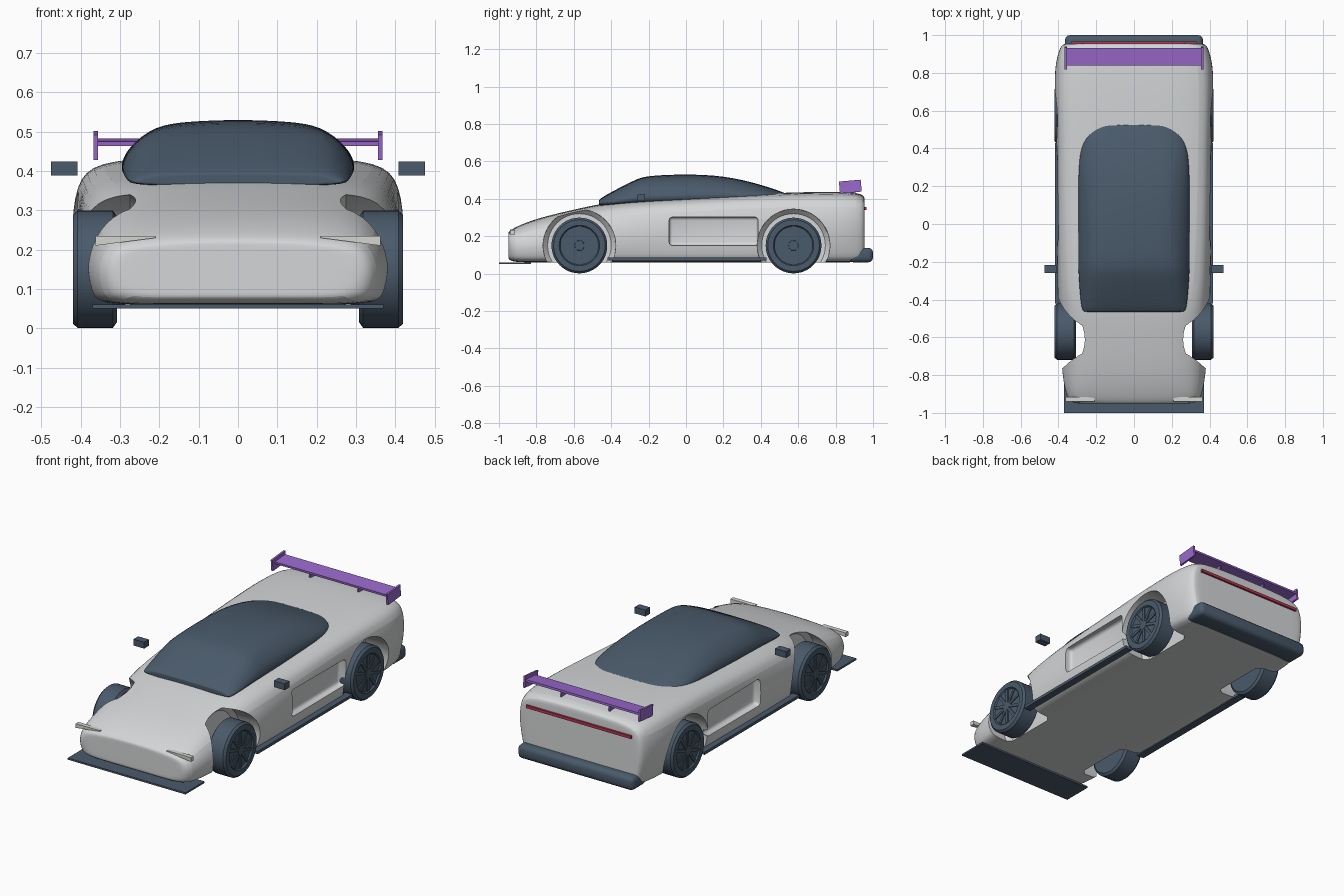
import bpy, bmesh, math
from mathutils import Matrix, Vector

cube = bpy.data.objects.get("Cube")
if cube:
    bpy.data.objects.remove(cube)


def material(name, rgb):
    m = bpy.data.materials.new(name)
    m.use_nodes = True
    m.diffuse_color = (*rgb, 1)
    m.node_tree.nodes["Principled BSDF"].inputs["Base Color"].default_value = (*rgb, 1)
    return m


PAINT = material("light grey paint", (0.66, 0.67, 0.68))
DARK = material("dark slate", (0.068, 0.102, 0.145))
PURPLE = material("purple", (0.32, 0.14, 0.60))
RED = material("tail red", (0.47, 0.035, 0.08))
LAMP = material("lamp grey", (0.66, 0.67, 0.63))


def finish(name, bm, mat, angle=35):
    bmesh.ops.recalc_face_normals(bm, faces=bm.faces)
    me = bpy.data.meshes.new(name)
    bm.to_mesh(me)
    bm.free()
    ob = bpy.data.objects.new(name, me)
    bpy.context.collection.objects.link(ob)
    me.materials.append(mat)
    smooth(ob, angle)
    return ob


def smooth(ob, angle=35):
    bpy.ops.object.select_all(action="DESELECT")
    ob.select_set(True)
    bpy.context.view_layer.objects.active = ob
    bpy.ops.object.shade_smooth_by_angle(angle=math.radians(angle))


def apply(ob, kind, **settings):
    mod = ob.modifiers.new(kind, kind)
    for key, value in settings.items():
        setattr(mod, key, value)
    bpy.context.view_layer.objects.active = ob
    bpy.ops.object.modifier_apply(modifier=mod.name)


def box(name, lo, hi, mat, bevel=0, tilt=0, segments=3):
    lo, hi = Vector(lo), Vector(hi)
    bm = bmesh.new()
    bmesh.ops.create_cube(bm, size=1)
    bmesh.ops.scale(bm, vec=hi - lo, verts=bm.verts)
    if bevel:
        bmesh.ops.bevel(bm, geom=bm.edges[:], offset=bevel, segments=segments,
                        affect="EDGES", profile=0.5)
    bmesh.ops.transform(bm, matrix=Matrix.Translation((lo + hi) / 2)
                        @ Matrix.Rotation(math.radians(tilt), 4, "X"), verts=bm.verts)
    return finish(name, bm, mat)


def loft(name, sections, mat):
    """Skin half profiles (x, z), mirrored across x, placed along y."""
    bm = bmesh.new()
    rings = []
    for y, half in sections:
        full = half + [(-x, z) for x, z in reversed(half[1:-1])]
        rings.append([bm.verts.new((x, y, z)) for x, z in full])
    # a small inner ring keeps each end face flat
    for at in (0, -1):
        ring = rings[at]
        mid = sum((v.co for v in ring), Vector()) / len(ring)
        inner = [bm.verts.new(mid.lerp(v.co, 0.9)) for v in ring]
        rings.insert(0 if at == 0 else len(rings), inner)
    for a, b in zip(rings, rings[1:]):
        for i in range(len(a)):
            j = (i + 1) % len(a)
            bm.faces.new((a[i], a[j], b[j], b[i]))
    bm.faces.new(rings[0])
    bm.faces.new(rings[-1])
    ob = finish(name, bm, mat)
    apply(ob, "SUBSURF", levels=2)
    return ob


def cut(ob, cutter):
    cutter.hide_render = True
    apply(ob, "BOOLEAN", operation="DIFFERENCE", solver="EXACT", object=cutter)
    bpy.data.objects.remove(cutter)


def lathe_x(name, profile, centre, side, mat, steps=48):
    """Spin an (x, radius) profile about an axis along x."""
    bm = bmesh.new()
    verts = [bm.verts.new((x, 0, r)) for x, r in profile]
    edges = [bm.edges.new(p) for p in zip(verts, verts[1:])]
    bmesh.ops.spin(bm, geom=verts + edges, axis=(1, 0, 0), cent=(0, 0, 0),
                   angle=math.tau, steps=steps)
    bmesh.ops.remove_doubles(bm, verts=bm.verts, dist=1e-5)
    bmesh.ops.scale(bm, vec=(side, 1, 1), verts=bm.verts)
    bmesh.ops.translate(bm, vec=(0, *centre), verts=bm.verts)
    return finish(name, bm, mat)


# Body shell: y, bottom, top, sill width, belt width, shoulder width, belt height
def body_half(b, t, wb, wm, wt, zm):
    return [(0, t + 0.002), (wt * 0.5, t), (wt, t - 0.01),
            ((wt + wm) / 2 + 0.018, zm + 0.66 * (t - zm)), (wm, zm),
            (wb, b + 0.03), (wb - 0.02, b), (wb * 0.5, b), (0, b)]


stations = [
    (-0.95, 0.08, 0.22, 0.30, 0.32, 0.25, 0.15),
    (-0.93, 0.06, 0.24, 0.35, 0.36, 0.28, 0.15),
    (-0.80, 0.06, 0.295, 0.37, 0.39, 0.28, 0.16),
    (-0.57, 0.06, 0.347, 0.385, 0.40, 0.28, 0.18),
    (-0.40, 0.06, 0.385, 0.39, 0.415, 0.33, 0.20),
    (0.0, 0.06, 0.405, 0.395, 0.412, 0.355, 0.22),
    (0.5, 0.06, 0.432, 0.39, 0.41, 0.365, 0.24),
    (0.8, 0.06, 0.437, 0.395, 0.437, 0.365, 0.24),
    (0.93, 0.06, 0.43, 0.37, 0.40, 0.35, 0.24),
    (0.955, 0.07, 0.41, 0.35, 0.38, 0.33, 0.24),
]
body = loft("body", [(s[0], body_half(*s[1:])) for s in stations], PAINT)

# Wheel arches and side recesses
AXLES = {"front": -0.57, "rear": 0.575}
SIDES = {"left": 1, "right": -1}
for side in SIDES.values():
    for y in AXLES.values():
        cut(body, lathe_x("arch_cutter", [(0.25, 0), (0.25, 0.17), (0.275, 0.193),
                          (0.6, 0.197), (0.6, 0)], (y, 0.15), side, PAINT))
    x0, x1 = sorted((side * 0.365, side * 0.6))
    cut(body, box("recess_cutter", (x0, -0.09, 0.15), (x1, 0.385, 0.302), PAINT, 0.018))
smooth(body)


# Dark canopy: y, base, top, width, roof width
def canopy_half(b, t, w, wt):
    h = t - b
    return [(0, t), (wt * 0.6, t - 0.03 * h), (wt, t - 0.1 * h),
            (w * 0.92, b + 0.58 * h), (w, b + 0.3 * h), (w * 0.97, b), (0, b)]


canopy = [
    (-0.465, 0.365, 0.392, 0.27, 0.22),
    (-0.45, 0.36, 0.41, 0.285, 0.23),
    (-0.27, 0.365, 0.505, 0.298, 0.23),
    (-0.21, 0.365, 0.526, 0.30, 0.22),
    (0.05, 0.37, 0.535, 0.30, 0.21),
    (0.25, 0.38, 0.517, 0.30, 0.21),
    (0.42, 0.39, 0.47, 0.29, 0.20),
    (0.50, 0.40, 0.442, 0.235, 0.17),
    (0.525, 0.40, 0.432, 0.20, 0.15),
]
loft("canopy", [(s[0], canopy_half(*s[1:])) for s in canopy], DARK)

# Wheels with a dished rim and raised spokes
tyre = [(0.308, 0), (0.308, 0.135), (0.318, 0.149), (0.408, 0.149), (0.42, 0.138),
        (0.42, 0.108), (0.412, 0.102), (0.412, 0.03), (0.418, 0.025), (0.418, 0)]
for s_name, side in SIDES.items():
    for a_name, y in AXLES.items():
        lathe_x(f"{a_name}_{s_name}_wheel", tyre, (y, 0.15), side, DARK)
        bm = bmesh.new()
        for k in range(10):
            spoke = bmesh.ops.create_cube(bm, size=1)["verts"]
            bmesh.ops.transform(bm, verts=spoke, matrix=
                                Matrix.Translation((side * 0.413, y, 0.15))
                                @ Matrix.Rotation(math.tau * k / 10, 4, "X")
                                @ Matrix.Translation((0, 0, 0.063))
                                @ Matrix.Diagonal((0.008, 0.016, 0.08, 1)))
        finish(f"{a_name}_{s_name}_spokes", bm, DARK)

# Parts repeated on each side
for s_name, side in SIDES.items():
    def pair(name, xa, xb, lo, hi, mat, **kw):
        x0, x1 = sorted((side * xa, side * xb))
        return box(f"{s_name}_{name}", (x0, *lo), (x1, *hi), mat, **kw)

    pair("mirror", 0.408, 0.475, (-0.26, 0.388), (-0.218, 0.424), DARK)
    pair("side_skirt", 0.375, 0.418, (-0.42, 0.07), (0.43, 0.086), DARK)
    pair("wing_end_plate", 0.356, 0.367, (0.82, 0.433), (0.937, 0.497), PURPLE, tilt=5)
    pair("wing_strut", 0.148, 0.156, (0.86, 0.42), (0.905, 0.468), PURPLE)
    lamp = pair("lamp_strip", 0.21, 0.362, (-0.94, 0.21), (-0.915, 0.234), LAMP)
    for v in lamp.data.vertices:  # taper towards the middle of the car
        if abs(v.co.x) < 0.3:
            v.co.z = 0.232 + (v.co.z - 0.222) * 0.2

# Rear wing, tail light, bumpers
box("wing_blade", (-0.36, 0.84, 0.467), (0.36, 0.932, 0.479), PURPLE, tilt=5)
box("tail_light", (-0.33, 0.94, 0.341), (0.33, 0.966, 0.357), RED)
box("rear_bumper", (-0.365, 0.87, 0.06), (0.365, 1.0, 0.138), DARK, bevel=0.025)
box("front_splitter", (-0.37, -1.0, 0.05), (0.37, -0.83, 0.06), DARK)
